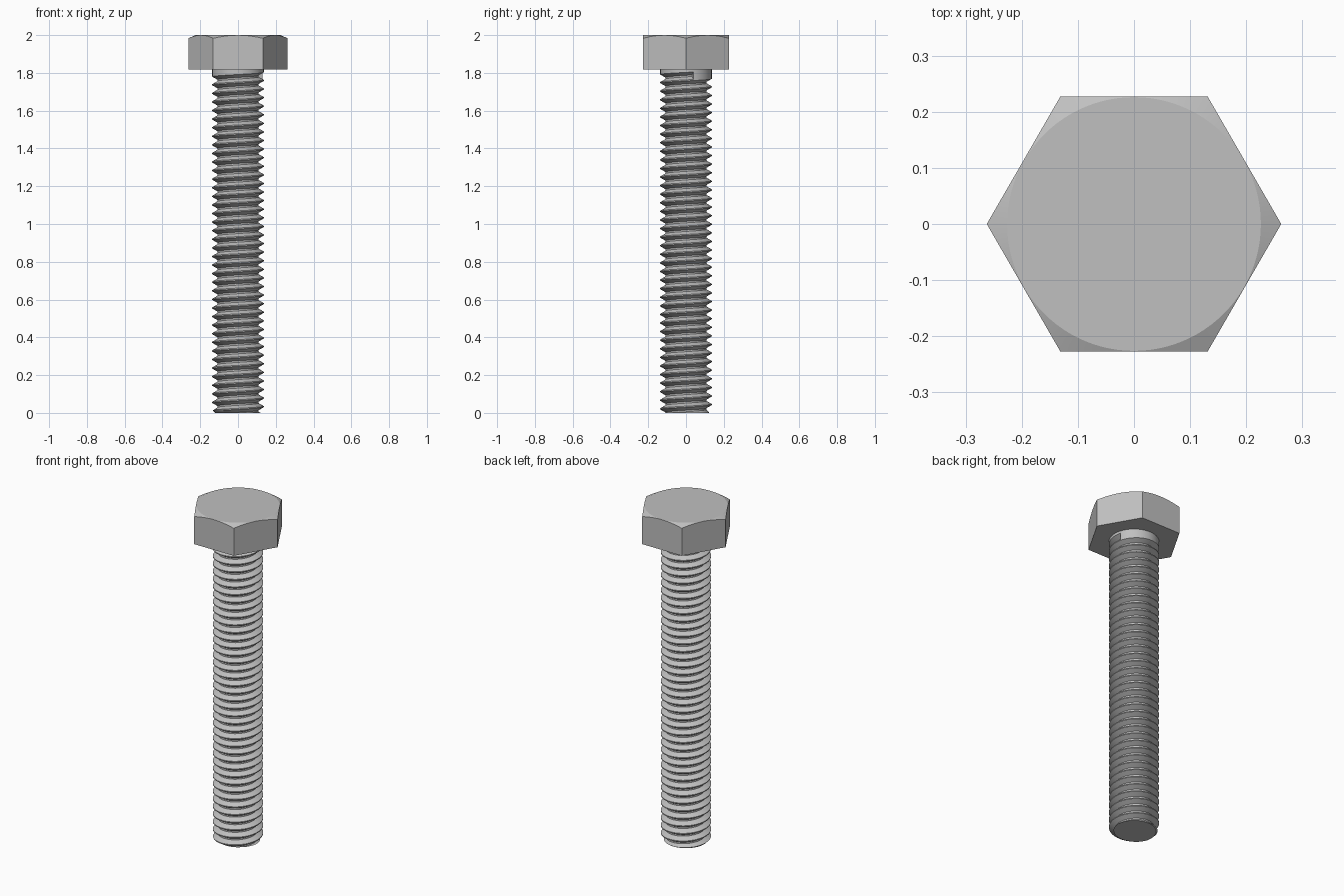
import bpy, bmesh, math

if "Cube" in bpy.data.objects:
    bpy.data.objects.remove(bpy.data.objects["Cube"], do_unlink=True)

UNIT = 2 / 44                 # one thread pitch
HEAD_Z = 40 * UNIT            # underside of the head
SHANK_R = 3 * UNIT
FLAT_R = 5 * UNIT             # half the width across flats

steel = bpy.data.materials.new("steel_grey")
steel.use_nodes = True
steel.diffuse_color = (0.53, 0.53, 0.53, 1)
steel.node_tree.nodes["Principled BSDF"].inputs["Base Color"].default_value = steel.diffuse_color


def polar(bm, r, angle, z):
    return bm.verts.new((r * math.cos(angle), r * math.sin(angle), z))


def finish(bm, name, angle):
    bmesh.ops.recalc_face_normals(bm, faces=bm.faces)
    mesh = bpy.data.meshes.new(name)
    bm.to_mesh(mesh)
    bm.free()
    mesh.materials.append(steel)
    obj = bpy.data.objects.new(name, mesh)
    bpy.context.collection.objects.link(obj)
    bpy.ops.object.select_all(action='DESELECT')
    obj.select_set(True)
    bpy.context.view_layer.objects.active = obj
    bpy.ops.object.shade_smooth_by_angle(angle=math.radians(angle))
    return obj


def build_head(segments=96):
    """Hexagonal prism whose top corners are trimmed by a shallow cone."""
    bm = bmesh.new()
    rings = [[], [], []]
    for k in range(segments):
        a = 2 * math.pi * k / segments
        # distance to the hexagon edge, corners on the x axis
        r = FLAT_R / math.cos(a % (math.pi / 3) - math.pi / 6)
        drop = (r - FLAT_R * 0.995) * math.tan(math.radians(25))
        rings[0].append(polar(bm, r, a, HEAD_Z))
        rings[1].append(polar(bm, r, a, 2 - drop))
        rings[2].append(polar(bm, FLAT_R * 0.995, a, 2))
    for low, high in zip(rings, rings[1:]):
        for k in range(segments):
            n = (k + 1) % segments
            bm.faces.new((low[k], low[n], high[n], high[k]))
    bm.faces.new(rings[0])
    bm.faces.new(rings[2])
    return finish(bm, "hex_head", 15)


def build_shank(steps=64, turns=42):
    """Right-handed helical groove that stops just below a plain collar."""
    bm = bmesh.new()
    end_angle, end_z = math.radians(17), 1.785
    root_r = SHANK_R - 0.6134 * UNIT
    # groove section from lower crest edge to upper crest edge
    section = [(SHANK_R, -0.4375), (root_r, -0.09), (root_r, 0.09), (SHANK_R, 0.4375)]
    last = steps * turns
    helix = []
    for i in range(last + 1):
        t = (i - last) / steps
        helix.append([polar(bm, r, end_angle + 2 * math.pi * t, end_z + UNIT * (t + dz))
                      for r, dz in section])
    top = [polar(bm, SHANK_R, end_angle + 2 * math.pi * k / steps, HEAD_Z + 0.002)
           for k in range(steps)]

    collar_start = last - steps
    for i in range(last):
        here, there = helix[i], helix[i + 1]
        for j in range(3):
            bm.faces.new((here[j], there[j], there[j + 1], here[j + 1]))
        if i < collar_start:          # crest up to the next turn
            bm.faces.new((here[3], there[3], helix[i + steps + 1][0], helix[i + steps][0]))
        else:                         # plain collar up to the head
            k = i - collar_start
            loop = [here[3], there[3], top[(k + 1) % steps], top[k]]
            if k == 0:
                loop += [helix[last][3], helix[last][0]]
            bm.faces.new(loop)
    bm.faces.new(helix[last])         # end wall of the groove
    bm.faces.new(top)

    # trim the tip flat, chamfer it and close it
    bmesh.ops.bisect_plane(bm, geom=bm.verts[:] + bm.edges[:] + bm.faces[:], dist=1e-6,
                           plane_co=(0, 0, 0), plane_no=(0, 0, 1), clear_inner=True)
    for v in bm.verts:
        r, limit = v.co.xy.length, 0.12 + max(v.co.z, 0)
        if r > limit:
            v.co.xy *= limit / r
    rim = [e for e in bm.edges if e.is_boundary]
    bmesh.ops.holes_fill(bm, edges=rim, sides=0)
    return finish(bm, "threaded_shank", 30)


build_head()
build_shank()
